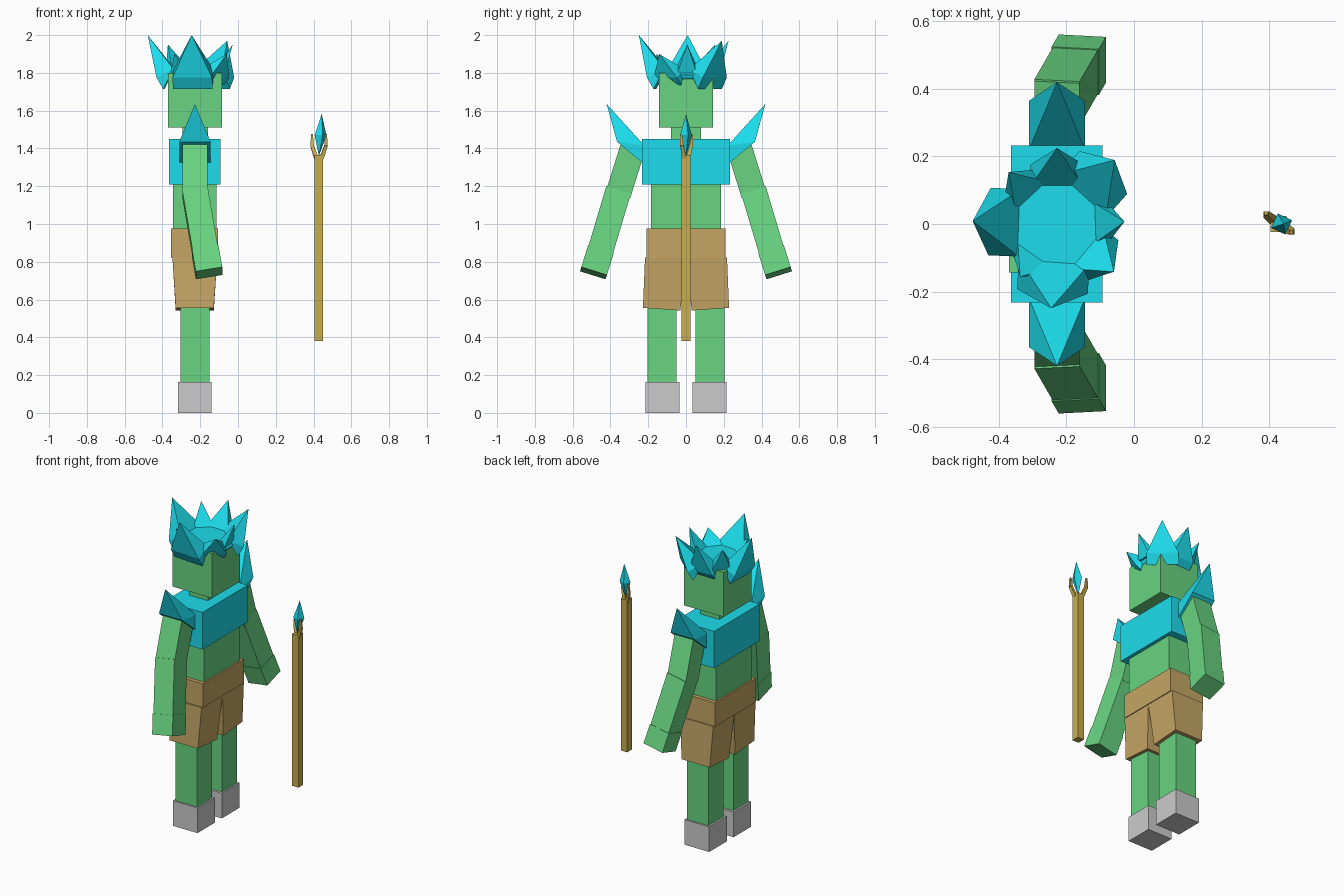
import bpy, bmesh, math
from mathutils import Vector

if "Cube" in bpy.data.objects:
    bpy.data.objects.remove(bpy.data.objects["Cube"])


def material(name, rgb):
    m = bpy.data.materials.new(name)
    m.diffuse_color = (*rgb, 1)
    m.use_nodes = True
    m.node_tree.nodes["Principled BSDF"].inputs["Base Color"].default_value = m.diffuse_color
    return m


SKIN = material("green_skin", (0.14, 0.66, 0.22))
CRYSTAL = material("cyan_crystal", (0.012, 0.72, 0.84))
CLOTH = material("brown_cloth", (0.56, 0.38, 0.13))
GOLD = material("gold_wood", (0.58, 0.42, 0.08))
CX = -0.228                      # body centre line, figure faces +x


def hull(name, pts, mat=None):
    """Flat-faced convex solid around a few points."""
    bm = bmesh.new()
    for p in pts:
        bm.verts.new(p)
    res = bmesh.ops.convex_hull(bm, input=bm.verts[:])
    loose = [v for v in bm.verts if not v.link_faces]
    bmesh.ops.delete(bm, geom=loose, context='VERTS')
    bmesh.ops.dissolve_limit(bm, angle_limit=0.02, verts=bm.verts[:], edges=bm.edges[:])
    bmesh.ops.recalc_face_normals(bm, faces=bm.faces[:])
    me = bpy.data.meshes.new(name)
    bm.to_mesh(me)
    bm.free()
    ob = bpy.data.objects.new(name, me)
    bpy.context.collection.objects.link(ob)
    if mat:
        me.materials.append(mat)
    return ob


def rect(x0, x1, y0, y1, z):
    return [(x, y, z) for x in (x0, x1) for y in (y0, y1)]


def box(name, x0, x1, y0, y1, z0, z1, mat=None):
    return hull(name, rect(x0, x1, y0, y1, z0) + rect(x0, x1, y0, y1, z1), mat)


def bar(name, p, q, w, mat, w2=None):
    """Square bar from p to q, ends square to its axis."""
    p, q = Vector(p), Vector(q)
    d = (q - p).normalized()
    a = (Vector((1, 0, 0)) - d * d.x).normalized()
    b = d.cross(a)
    pts = []
    for c, s in ((p, w), (q, w if w2 is None else w2)):
        pts += [c + (a * i + b * j) * s / 2 for i in (-1, 1) for j in (-1, 1)]
    return hull(name, pts, mat)


def spike(name, centre, angle, w, foot, corner, inner, tip):
    """Crystal shard leaning outward; each profile point is (distance out, z)."""
    o = Vector((math.cos(angle), math.sin(angle), 0))
    s = Vector((-o.y, o.x, 0))
    c = Vector((*centre, 0))
    pts = [c + o * r + s * (k * w) + Vector((0, 0, z))
           for r, z in (foot, corner, inner) for k in (-1, 1)]
    pts.append(c + o * tip[0] + Vector((0, 0, tip[1])))
    return hull(name, pts, CRYSTAL)


# Head, neck and torso
box("head", -0.37, -0.085, -0.143, 0.143, 1.51, 1.80, SKIN)
box("neck", -0.295, -0.16, -0.08, 0.08, 1.44, 1.52, SKIN)
box("chest_armour", -0.365, -0.093, -0.232, 0.232, 1.21, 1.45, CRYSTAL)
box("belly", -0.345, -0.115, -0.185, 0.185, 0.96, 1.22, SKIN)
box("shorts_waist", -0.355, -0.105, -0.21, 0.21, 0.82, 0.975, CLOTH)

# Legs, arms and shoulder shards, both sides
for side, s in (("right", -1), ("left", 1)):
    top = rect(-0.347, -0.11, 0.0, s * 0.217, 0.822)
    bottom = [(x, s * y, z) for x in (-0.33, -0.128)
              for y, z in ((0.03, 0.542), (0.228, 0.556))]
    hull(side + "_shorts_leg", top + bottom, CLOTH)
    box(side + "_leg", -0.305, -0.15, s * 0.05, s * 0.205, 0.15, 0.60, SKIN)
    box(side + "_foot", -0.317, -0.14, s * 0.035, s * 0.215, 0.0, 0.163)

    elbow = Vector((CX, s * 0.36, 1.155))
    hand_end = Vector((-0.153, s * 0.49, 0.74))
    wrist = elbow.lerp(hand_end, 0.72)
    bar(side + "_upper_arm", (CX, s * 0.283, 1.40), elbow, 0.134, SKIN)
    bar(side + "_forearm", elbow + Vector((0, 0, 0.015)), wrist, 0.136, SKIN)
    bar(side + "_hand", wrist, hand_end, 0.142, SKIN)
    spike(side + "_shoulder_shard", (CX, 0), s * math.pi / 2, 0.083,
          (0.22, 1.315), (0.365, 1.435), (0.22, 1.415), (0.42, 1.635))

# Crystal crown: a low cap ringed by shards (angle, tip distance, tip height, half width)
hull("crown_cap", [(CX + r * math.cos(a), r * math.sin(a), z)
                   for r, z in ((0.18, 1.79), (0.14, 1.825))
                   for a in [math.pi / 8 + i * math.pi / 4 for i in range(8)]], CRYSTAL)
for deg, r, z, w in ((2, 0.20, 1.95, 0.06), (48, 0.255, 1.97, 0.095),
                     (90, 0.225, 1.97, 0.08), (133, 0.21, 1.95, 0.065),
                     (178, 0.25, 2.0, 0.10), (235, 0.19, 1.90, 0.065),
                     (266, 0.25, 2.0, 0.105), (320, 0.22, 1.90, 0.08)):
    big = 0.02 if w > 0.09 else 0
    spike("crown_shard", (CX, 0), math.radians(deg), w,
          (r - 0.085, 1.735 - big), (r - 0.05, 1.775), (0.11, 1.82), (r, z))

# Staff with two bent prongs holding a crystal
SX = 0.428
box("staff_shaft", SX - 0.023, SX + 0.023, -0.024, 0.024, 0.38, 1.365, GOLD)
for dx, dy in ((-0.036, 0.028), (0.038, -0.022)):
    base = (SX + dx * 0.4, dy * 0.4, 1.35)
    knee = (SX + dx, dy, 1.415)
    bar("prong_lower", base, knee, 0.022, GOLD, 0.018)
    bar("prong_upper", knee, (SX + dx, dy * 1.15, 1.475), 0.018, GOLD, 0.010)
ring = [(0.437 + 0.033 * math.cos(a), 0.033 * math.sin(a), 1.47)
        for a in [0.35 + i * math.pi / 2 for i in range(4)]]
hull("staff_crystal", ring + [(0.443, 0, 1.583), (0.428, 0, 1.36)], CRYSTAL)
